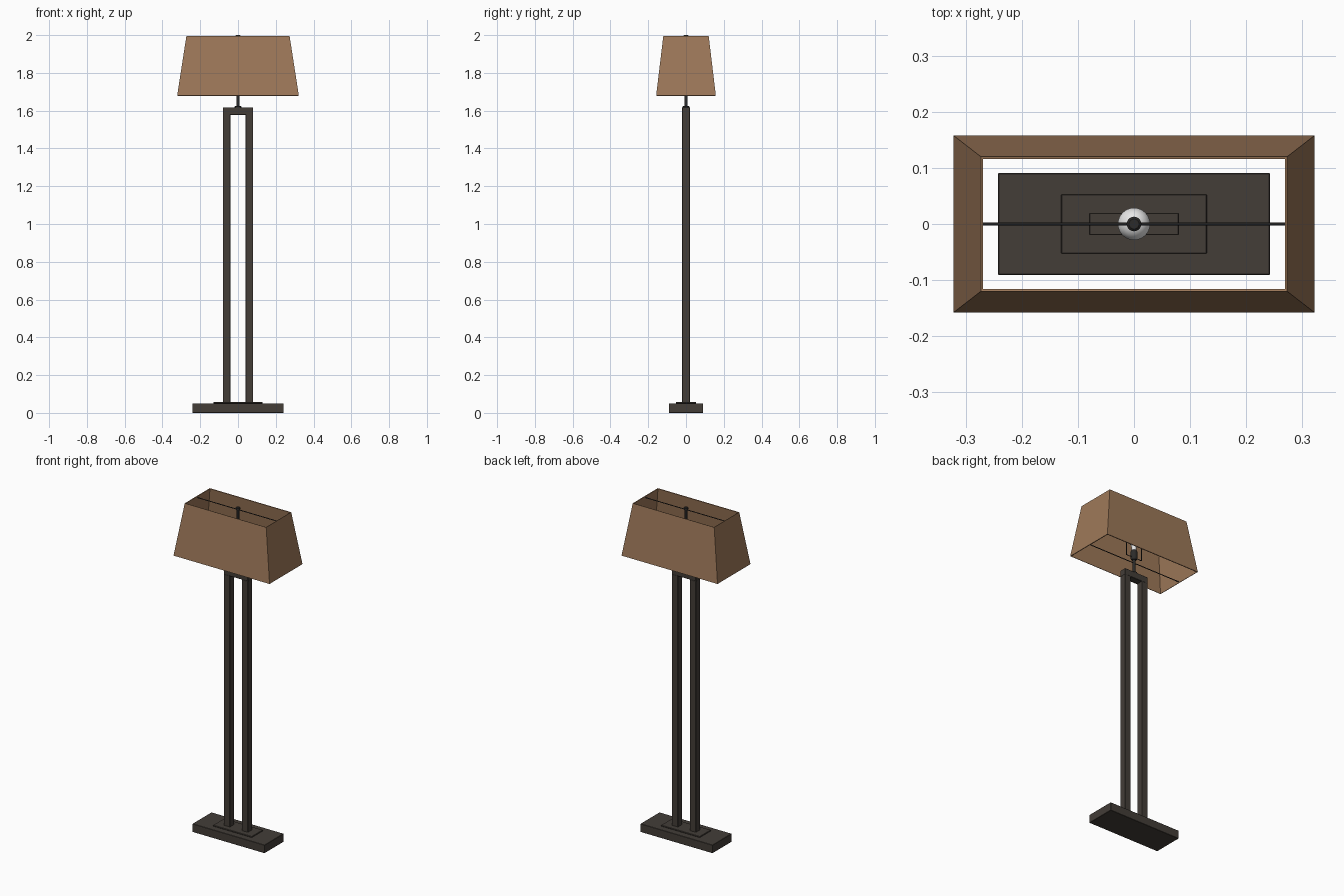
import bpy, bmesh, math
from mathutils import Vector

if "Cube" in bpy.data.objects:
    bpy.data.objects.remove(bpy.data.objects["Cube"])


def material(name, rgb):
    m = bpy.data.materials.new(name)
    m.diffuse_color = (*rgb, 1)
    m.use_nodes = True
    m.node_tree.nodes["Principled BSDF"].inputs["Base Color"].default_value = m.diffuse_color
    return m


WOOD = material("dark_wood", (0.056, 0.047, 0.039))
FABRIC = material("tan_fabric", (0.34, 0.19, 0.10))
METAL = material("black_metal", (0.025, 0.024, 0.023))
GLASS = material("white_glass", (0.8, 0.8, 0.8))


def finish(name, bm, mat):
    bmesh.ops.recalc_face_normals(bm, faces=bm.faces)
    me = bpy.data.meshes.new(name)
    bm.to_mesh(me)
    bm.free()
    ob = bpy.data.objects.new(name, me)
    bpy.context.collection.objects.link(ob)
    me.materials.append(mat)
    return ob


def box(name, hx, hy, z0, z1, mat, x=0.0, bevel=0.0015):
    bm = bmesh.new()
    bmesh.ops.create_cube(bm, size=1)
    for v in bm.verts:
        v.co = (x + v.co.x * 2 * hx, v.co.y * 2 * hy, z0 + (v.co.z + 0.5) * (z1 - z0))
    ob = finish(name, bm, mat)
    b = ob.modifiers.new("edge", 'BEVEL')
    b.width, b.segments = bevel, 1
    return ob


def lathe(name, profile, mat, n=24):
    """Revolve (radius, z) points about the z axis."""
    bm = bmesh.new()
    vs = [bm.verts.new((r, 0, z)) for r, z in profile]
    es = [bm.edges.new(p) for p in zip(vs, vs[1:])]
    bmesh.ops.spin(bm, geom=vs + es, axis=(0, 0, 1), cent=(0, 0, 0),
                   angle=math.tau, steps=n, use_duplicate=False)
    bmesh.ops.remove_doubles(bm, verts=bm.verts, dist=1e-5)
    ob = finish(name, bm, mat)
    bpy.context.view_layer.objects.active = ob
    ob.select_set(True)
    bpy.ops.object.shade_smooth_by_angle(angle=math.radians(40))
    ob.select_set(False)
    return ob


def rod(name, points, radius, mat):
    cu = bpy.data.curves.new(name, 'CURVE')
    cu.dimensions = '3D'
    cu.bevel_depth, cu.bevel_resolution, cu.use_fill_caps = radius, 2, True
    sp = cu.splines.new('POLY')
    sp.points.add(len(points) - 1)
    for p, c in zip(sp.points, points):
        p.co = (*c, 1)
    cu.materials.append(mat)
    ob = bpy.data.objects.new(name, cu)
    bpy.context.collection.objects.link(ob)
    return ob


# Stepped base
box("base", 0.242, 0.091, 0.0, 0.05, WOOD)
box("base_step", 0.13, 0.053, 0.05, 0.057, WOOD)

# Twin posts joined by a top bar
for side, x in (("left", -0.06), ("right", 0.06)):
    box(side + "_post", 0.02, 0.02, 0.055, 1.58, WOOD, x)
box("top_bar", 0.08, 0.02, 1.578, 1.617, WOOD)

# Stem, socket and finial
lathe("stem", [(0, 1.615), (0.018, 1.615), (0.018, 1.623), (0.008, 1.626),
               (0.008, 1.71), (0, 1.71)], METAL)
lathe("socket", [(0, 1.705), (0.014, 1.705), (0.019, 1.715), (0.019, 1.755),
                 (0.015, 1.765), (0, 1.765)], METAL)
lathe("finial", [(0, 1.905), (0.007, 1.905), (0.007, 1.983), (0.013, 1.986),
                 (0.013, 1.996), (0.009, 2.0), (0, 2.0)], METAL)

# Light bulb
bulb = [(0.012, 1.763), (0.014, 1.785)]
bulb += [(0.029 * math.cos(a), 1.825 + 0.029 * math.sin(a))
         for a in (math.radians(-50 + 14 * i) for i in range(10))]
lathe("bulb", bulb + [(0, 1.854)], GLASS)

# Square harp around the bulb, and rods holding the shade
rod("harp", [(0, 0, 1.72), (-0.053, 0, 1.72), (-0.053, 0, 1.91),
             (0.053, 0, 1.91), (0.053, 0, 1.72), (0, 0, 1.72)], 0.0025, METAL)
rod("top_crossbar", [(-0.271, 0, 1.985), (0.271, 0, 1.985)], 0.0025, METAL)
rod("bottom_crossbar", [(-0.319, 0, 1.686), (0.319, 0, 1.686)], 0.0025, METAL)

# Tapered open shade with thin walls
bm = bmesh.new()
rings = []
for hx, hy, z in ((0.322, 0.158, 1.68), (0.273, 0.12, 1.996)):
    rings.append([bm.verts.new((sx * hx, sy * hy, z))
                  for sx, sy in ((-1, -1), (1, -1), (1, 1), (-1, 1))])
for i in range(4):
    j = (i + 1) % 4
    bm.faces.new((rings[0][i], rings[0][j], rings[1][j], rings[1][i]))
shade = finish("shade", bm, FABRIC)
wall = shade.modifiers.new("wall", 'SOLIDIFY')
wall.thickness, wall.offset, wall.use_even_offset = 0.004, -1, True
